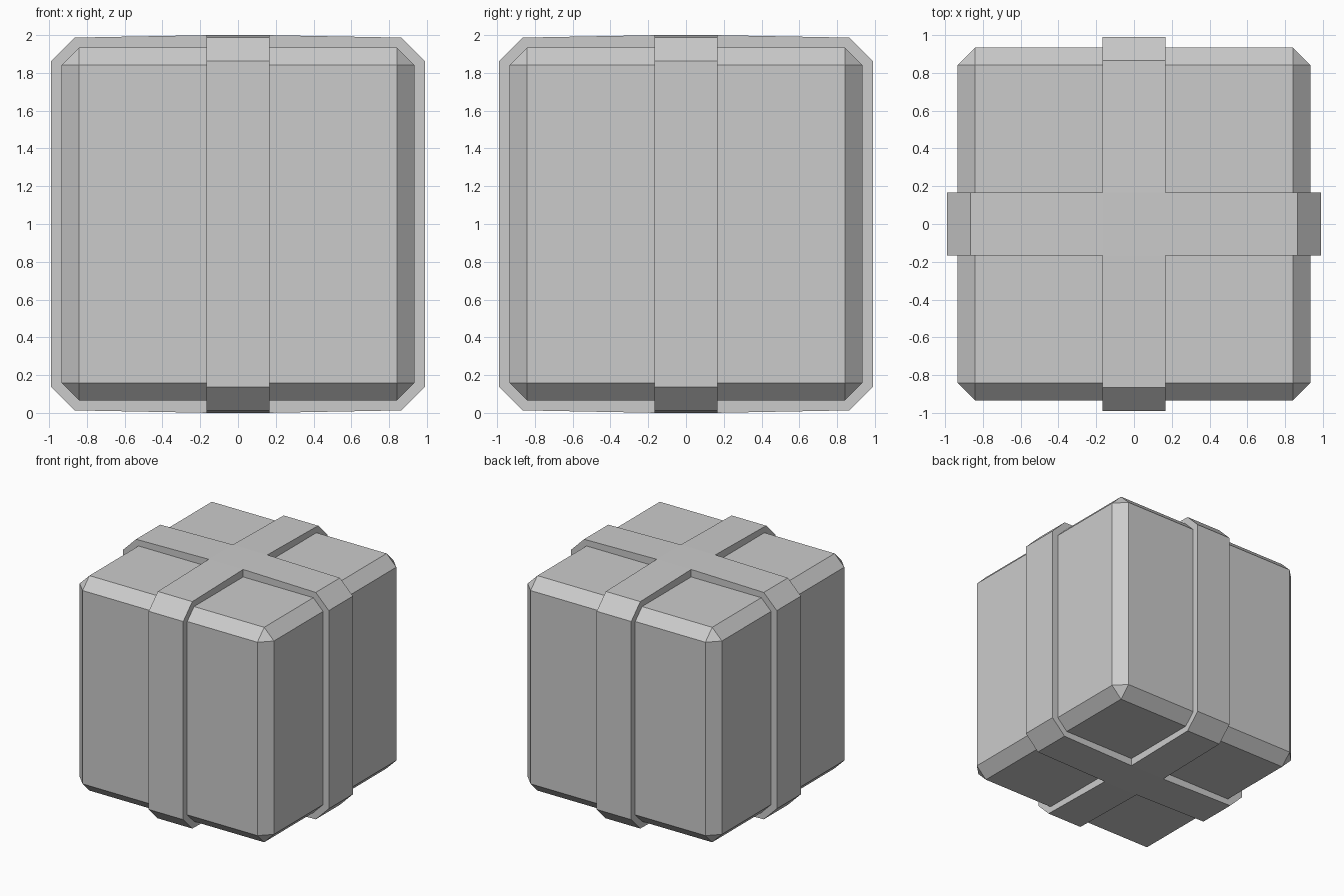
import bpy, bmesh
from math import pi
from mathutils import Matrix

if "Cube" in bpy.data.objects:
    bpy.data.objects.remove(bpy.data.objects["Cube"])

MID = 1.0      # centre height
BAND = 0.166   # half width of a ribbon


def add_object(name, bm):
    bmesh.ops.recalc_face_normals(bm, faces=bm.faces)
    mesh = bpy.data.meshes.new(name)
    bm.to_mesh(mesh)
    bm.free()
    obj = bpy.data.objects.new(name, mesh)
    bpy.context.collection.objects.link(obj)
    return obj


def ribbon(name, angle):
    """Chamfered loop profile in x/z, rising slightly to the crossing."""
    quarter = [(0.99, 0.862), (0.865, 0.987), (BAND, 1.0)]
    profile = quarter + [(-x, z) for x, z in reversed(quarter)]
    profile += [(-x, -z) for x, z in profile]
    bm = bmesh.new()
    face = bm.faces.new([bm.verts.new((x, -BAND, z + MID)) for x, z in profile])
    ext = bmesh.ops.extrude_face_region(bm, geom=[face])
    verts = [v for v in ext["geom"] if isinstance(v, bmesh.types.BMVert)]
    bmesh.ops.translate(bm, verts=verts, vec=(0, 2 * BAND, 0))
    bmesh.ops.rotate(bm, verts=bm.verts, cent=(0, 0, 0),
                     matrix=Matrix.Rotation(angle, 3, 'Z'))
    return add_object(name, bm)


# Box with chamfered edges
bm = bmesh.new()
bmesh.ops.create_cube(bm, size=1.87, matrix=Matrix.Translation((0, 0, MID)))
bmesh.ops.bevel(bm, geom=bm.edges[:], offset=0.094, segments=1,
                affect='EDGES', profile=0.5)
add_object("gift_box", bm)

# Two crossing ribbons merged into one wrap
wrap = ribbon("ribbon_wrap", 0)
side = ribbon("ribbon_cross_helper", pi / 2)
side.hide_render = True
mod = wrap.modifiers.new("join_ribbons", 'BOOLEAN')
mod.operation = 'UNION'
mod.solver = 'EXACT'
mod.object = side
bpy.context.view_layer.objects.active = wrap
bpy.ops.object.modifier_apply(modifier=mod.name)
bpy.data.objects.remove(side)
